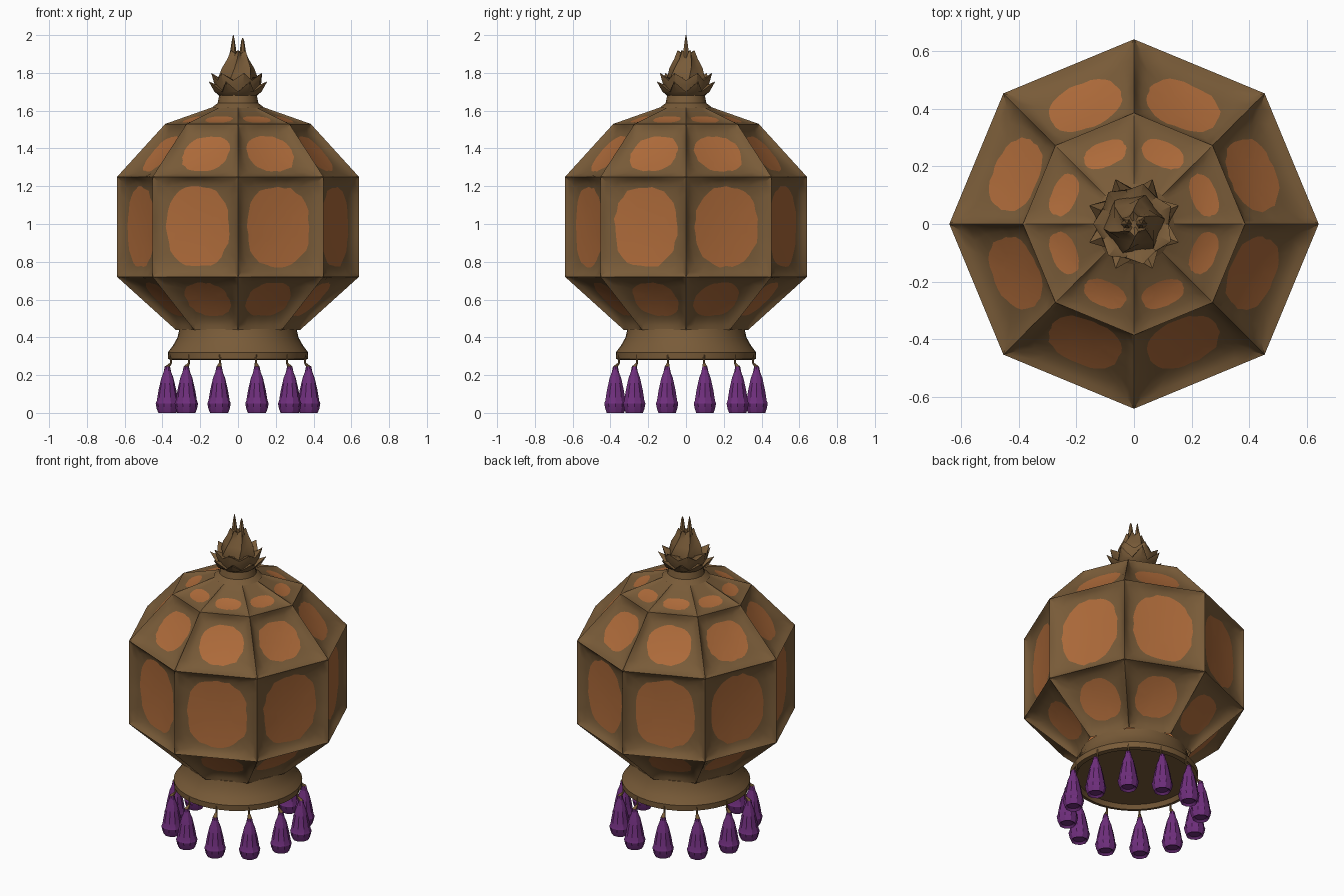
import bpy, bmesh, math, random
from mathutils import Vector

if "Cube" in bpy.data.objects:
    bpy.data.objects.remove(bpy.data.objects["Cube"])

random.seed(4)
TAU = 2 * math.pi


def material(name, rgb):
    m = bpy.data.materials.new(name)
    m.diffuse_color = (*rgb, 1)
    m.use_nodes = True
    m.node_tree.nodes["Principled BSDF"].inputs["Base Color"].default_value = m.diffuse_color
    return m


BROWN = material("aged bronze", (0.19, 0.105, 0.04))
COPPER = material("copper panel", (0.42, 0.145, 0.042))
PURPLE = material("purple tassel", (0.16, 0.028, 0.205))


def finish(name, bm, mats, angle=35):
    bmesh.ops.remove_doubles(bm, verts=bm.verts, dist=0.0005)
    me = bpy.data.meshes.new(name)
    bm.to_mesh(me)
    bm.free()
    for m in mats:
        me.materials.append(m)
    ob = bpy.data.objects.new(name, me)
    bpy.context.collection.objects.link(ob)
    bpy.ops.object.select_all(action='DESELECT')
    ob.select_set(True)
    bpy.context.view_layer.objects.active = ob
    bpy.ops.object.shade_smooth_by_angle(angle=math.radians(angle))
    return ob


def bridge(bm, a, b, mat=0):
    n = len(a)
    for i in range(n):
        bm.faces.new((a[i], a[(i + 1) % n], b[(i + 1) % n], b[i])).material_index = mat


def lathe(bm, profile, n, centre=(0, 0), close=True, mat_rule=lambda z: 0):
    """Rings of (radius, z[, tip radius, tip z]); tips apply to every other vertex."""
    rings = []
    for p in profile:
        ring = []
        for i in range(n):
            r, z = (p[2], p[3]) if len(p) == 4 and i % 2 else p[:2]
            t = TAU * i / n
            ring.append(bm.verts.new((centre[0] + r * math.cos(t), centre[1] + r * math.sin(t), z)))
        rings.append(ring)
    for k in range(len(rings) - 1):
        bridge(bm, rings[k], rings[k + 1], mat_rule((profile[k][1] + profile[k + 1][1]) / 2))
    if close:
        bm.faces.new(rings[0][::-1]).material_index = mat_rule(profile[0][1])
        bm.faces.new(rings[-1]).material_index = mat_rule(profile[-1][1])


# Octagonal body: each facet has raised ribs dipping to a sunken oval panel
LEVELS = [(0.33, 0.44), (0.64, 0.72), (0.64, 1.25), (0.385, 1.53), (0.13, 1.62)]
# half width, half height, shift up the facet, depth
OVALS = [(0.122, 0.125, -0.005, 0.035), (0.178, 0.212, 0.0, 0.035),
         (0.13, 0.12, 0.005, 0.035), (0.076, 0.046, -0.03, 0.012)]
frame, panels = bmesh.new(), bmesh.new()
N = 32
for k, (a, b, shift, depth) in enumerate(OVALS):
    for s in range(8):
        def corner(level, i):
            r, z = LEVELS[level]
            t = TAU * i / 8
            return Vector((r * math.cos(t), r * math.sin(t), z))
        p00, p10 = corner(k, s), corner(k, s + 1)
        p01, p11 = corner(k + 1, s), corner(k + 1, s + 1)
        U = (p10 - p00).normalized()
        nrm = U.cross(p01 + p11 - p00 - p10).normalized()
        V = nrm.cross(U)
        mid = (p00 + p10 + p01 + p11) / 4

        def bil(u, v):
            u, v = (u + 1) / 2, (v + 1) / 2
            return (p00 * (1 - u) + p10 * u) * (1 - v) + (p01 * (1 - u) + p11 * u) * v

        rings = [[], [], [], []]
        for i in range(N):
            t = TAU * i / N
            c, q = math.cos(t), math.sin(t)
            m = max(abs(c), abs(q))
            j = 1 + random.uniform(-0.035, 0.035)
            sup = (abs(c) ** 2.4 + abs(q) ** 2.4) ** (-1 / 2.4)
            oval = mid + V * shift + (U * a * c + V * b * q) * sup * j
            edge = bil(c / m, q / m)
            rings[0].append(edge)
            rings[1].append(edge.lerp(oval, 0.25) - nrm * depth * 0.45)
            rings[2].append(edge.lerp(oval, 0.6) - nrm * depth * 0.85)
            rings[3].append(oval - nrm * depth)
        fr = [[frame.verts.new(p) for p in ring] for ring in rings]
        for r in range(3):
            bridge(frame, fr[r], fr[r + 1])
        # copper panel, slightly dished
        rim = [panels.verts.new(p) for p in rings[3]]
        cen = mid + V * shift - nrm * depth * 1.25
        inner = [panels.verts.new(p.lerp(cen, 0.5) - nrm * 0.002) for p in rings[3]]
        bridge(panels, rim, inner)
        panels.faces.new(inner)
finish("lantern_frame", frame, [BROWN], 40)
finish("copper_panels", panels, [COPPER], 50)

# Round flared foot with a shallow hollow underneath
bm = bmesh.new()
lathe(bm, [(0.33, 0.305), (0.345, 0.28), (0.37, 0.285), (0.372, 0.32), (0.345, 0.355),
           (0.32, 0.40), (0.31, 0.445), (0.25, 0.45)], 40)
finish("flared_foot", bm, [BROWN])

# Finial: neck, two tiers of pointed leaves, twisted bud with open tips
bm = bmesh.new()
lathe(bm, [(0.14, 1.615), (0.108, 1.64), (0.10, 1.68), (0.115, 1.70, 0.135, 1.70),
           (0.12, 1.70, 0.168, 1.755), (0.10, 1.70, 0.105, 1.73)], 16)
finish("finial_lower_leaves", bm, [BROWN])
bm = bmesh.new()
lathe(bm, [(0.10, 1.68), (0.122, 1.735, 0.125, 1.74), (0.12, 1.76, 0.142, 1.80),
           (0.095, 1.76, 0.10, 1.775)], 14)
finish("finial_upper_leaves", bm, [BROWN])
bm = bmesh.new()
lathe(bm, [(0.09, 1.72), (0.108, 1.77, 0.092, 1.77), (0.09, 1.825, 0.07, 1.825),
           (0.062, 1.875, 0.045, 1.87), (0.045, 1.92, 0.03, 1.90), (0.012, 1.90)], 12)
for v in bm.verts:  # gentle twist
    t = (v.co.z - 1.72) * 3
    x, y = v.co.x, v.co.y
    v.co.x, v.co.y = x * math.cos(t) - y * math.sin(t), x * math.sin(t) + y * math.cos(t)
finish("finial_bud", bm, [BROWN])
bm = bmesh.new()
for sx in (-1, 1):
    lathe(bm, [(0.02, 1.88), (0.014, 1.93), (0.008, 1.97), (0.002, 2.0 if sx < 0 else 1.985)],
          6, (sx * 0.025, 0))
finish("finial_tips", bm, [BROWN])

# Twelve hanging tassels around the foot
for i in range(12):
    t = TAU * (i + 0.5) / 12
    bm = bmesh.new()
    lathe(bm, [(0.035, 0.012), (0.048, 0.002), (0.056, 0.02), (0.062, 0.05), (0.056, 0.065),
               (0.047, 0.12), (0.032, 0.185), (0.02, 0.215), (0.014, 0.245), (0.006, 0.265),
               (0.005, 0.31)], 10, (0.387 * math.cos(t), 0.387 * math.sin(t)),
          mat_rule=lambda z: 1 if z > 0.25 else 0)
    for v in bm.verts:  # cord leans in to the foot rim
        if v.co.z > 0.25:
            v.co.x -= 0.02 * math.cos(t)
            v.co.y -= 0.02 * math.sin(t)
        if v.co.z < 0.01:
            v.co.z = 0
    finish("tassel_%02d" % (i + 1), bm, [PURPLE, BROWN], 30)
